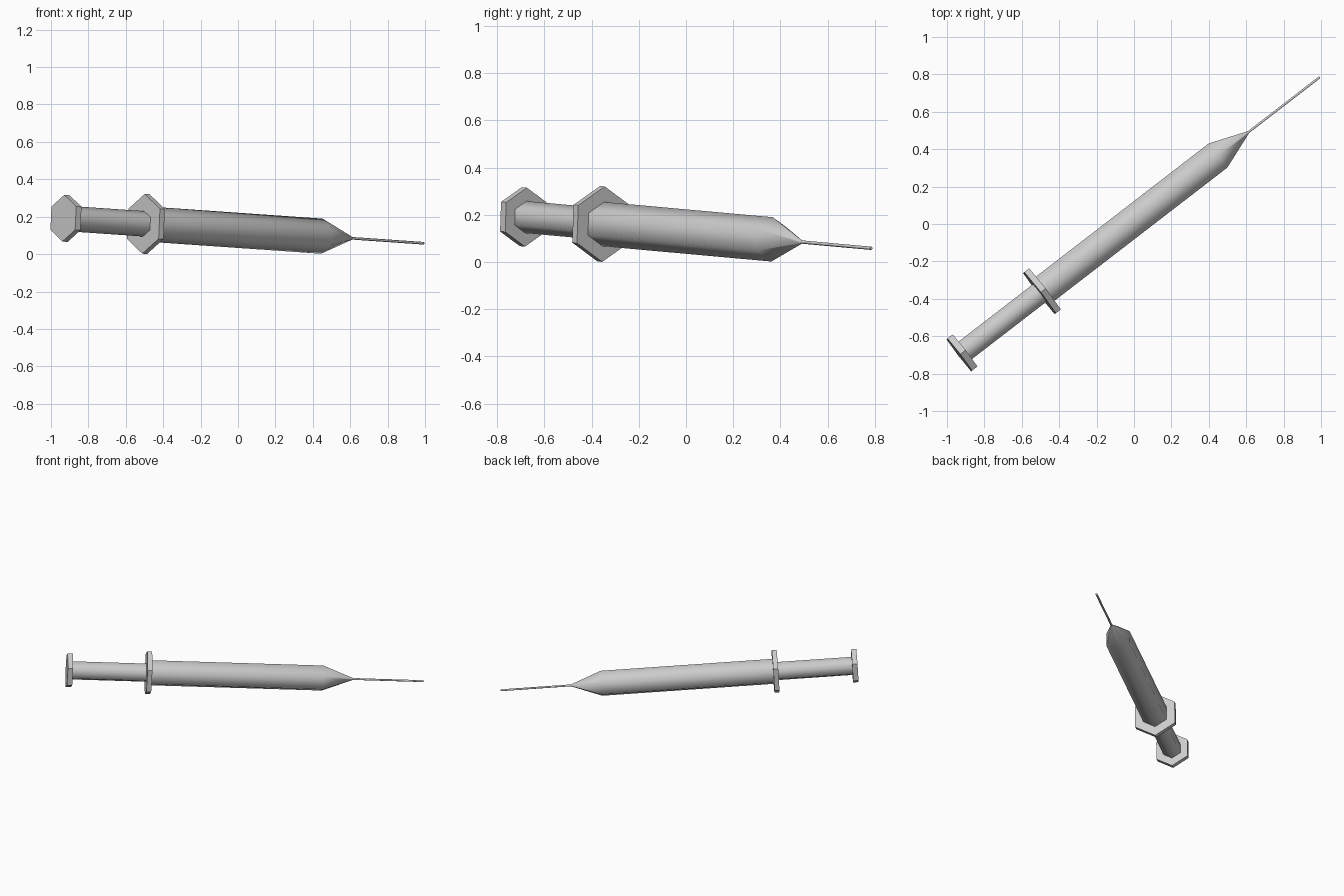
import bpy
import bmesh
import math
from mathutils import Matrix, Vector

cube = bpy.data.objects.get("Cube")
if cube:
    bpy.data.objects.remove(cube, do_unlink=True)

SIDES = 6
START = Vector((-0.934, -0.70, 0.192))
END = Vector((0.993, 0.785, 0.058))

# Frame whose z runs along the syringe and whose x points upward
axis = (END - START).normalized()
side = axis.cross(Vector((0, 0, 1))).normalized()
up = side.cross(axis)
frame = Matrix((up, axis.cross(up), axis)).transposed().to_4x4()
frame.translation = START

grey = bpy.data.materials.new("light_grey")
grey.use_nodes = True
grey.diffuse_color = (0.6, 0.6, 0.6, 1)
bsdf = grey.node_tree.nodes["Principled BSDF"]
bsdf.inputs["Base Color"].default_value = grey.diffuse_color
bsdf.inputs["Roughness"].default_value = 0.6


def hex_part(name, profile, smooth):
    """Sweep (distance, radius) stations into a capped six-sided part."""
    bm = bmesh.new()
    rings = []
    for dist, radius in profile:
        ring = []
        for i in range(SIDES):
            a = math.tau * i / SIDES
            ring.append(bm.verts.new((radius * math.cos(a), radius * math.sin(a), dist)))
        rings.append(ring)
    for low, high in zip(rings, rings[1:]):
        for i in range(SIDES):
            j = (i + 1) % SIDES
            bm.faces.new((low[i], low[j], high[j], high[i]))
    bm.faces.new(rings[0][::-1])
    bm.faces.new(rings[-1])
    bmesh.ops.recalc_face_normals(bm, faces=bm.faces)
    mesh = bpy.data.meshes.new(name)
    bm.to_mesh(mesh)
    bm.free()
    mesh.materials.append(grey)
    obj = bpy.data.objects.new(name, mesh)
    bpy.context.collection.objects.link(obj)
    obj.matrix_world = frame
    if smooth:
        bpy.ops.object.select_all(action="DESELECT")
        obj.select_set(True)
        bpy.context.view_layer.objects.active = obj
        bpy.ops.object.shade_smooth_by_angle(angle=math.radians(65))
    return obj


# Plunger
hex_part("thumb_plate", [(0, 0.125), (0.036, 0.125)], False)
hex_part("plunger_rod", [(0.034, 0.068), (0.545, 0.068)], True)

# Barrel with finger flange and tapered nose
hex_part("finger_flange", [(0.542, 0.16), (0.575, 0.16)], False)
hex_part("barrel", [(0.573, 0.094), (1.747, 0.094), (1.952, 0.008)], True)

# Needle
hex_part("needle", [(1.945, 0.007), ((END - START).length, 0.007)], True)
